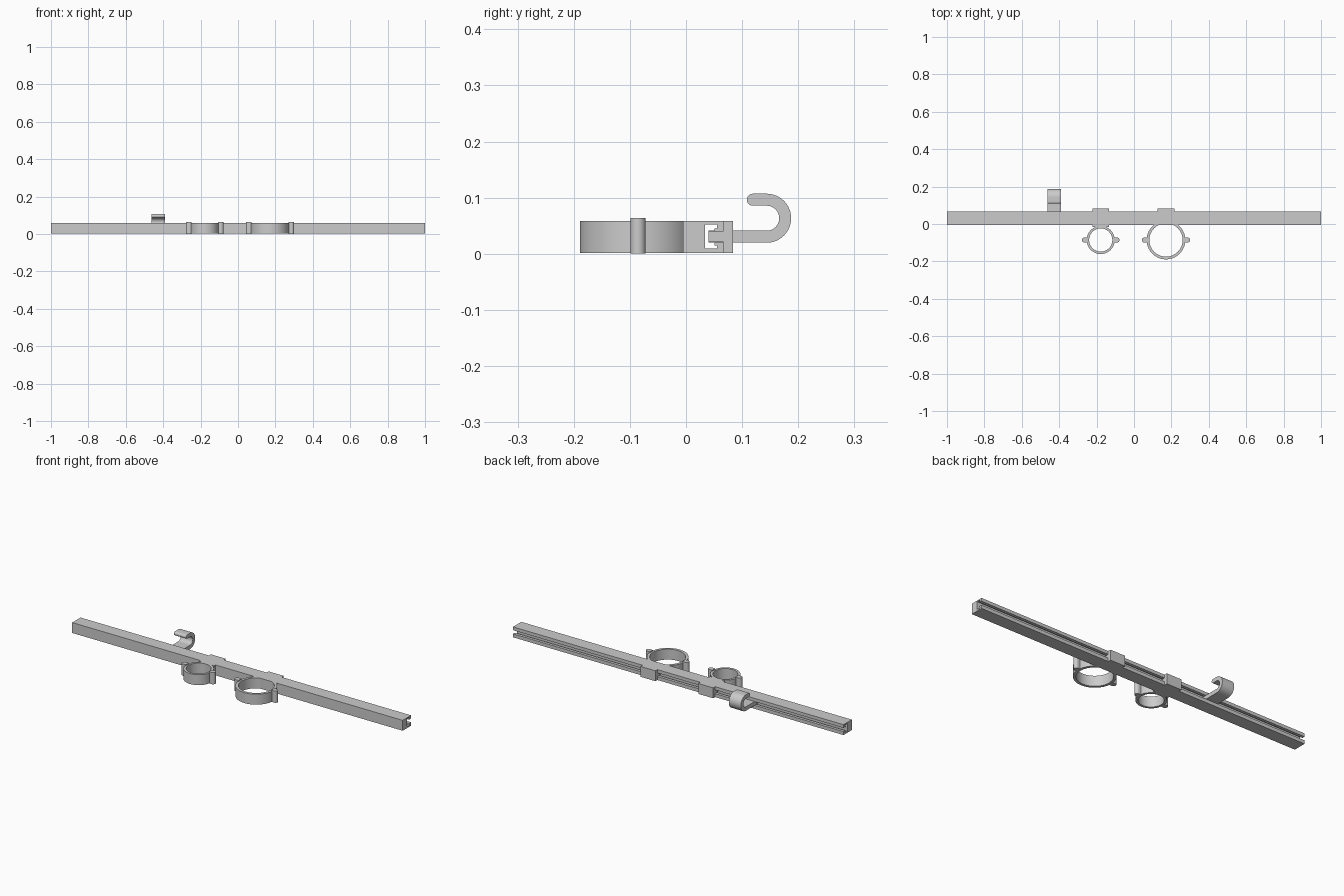
import bpy, bmesh
from math import sin, cos, pi
from mathutils import Vector

if "Cube" in bpy.data.objects:
    bpy.data.objects.remove(bpy.data.objects["Cube"])

H = 0.058      # shared height of rail and rings
CY = -0.0856   # ring centre line


def finish(bm, name, smooth=True):
    bmesh.ops.recalc_face_normals(bm, faces=bm.faces)
    me = bpy.data.meshes.new(name)
    bm.to_mesh(me)
    bm.free()
    ob = bpy.data.objects.new(name, me)
    bpy.context.collection.objects.link(ob)
    if smooth:
        bpy.ops.object.select_all(action='DESELECT')
        ob.select_set(True)
        bpy.context.view_layer.objects.active = ob
        bpy.ops.object.shade_smooth_by_angle()
    return ob


def extrude(name, pts, offset, smooth=True):
    bm = bmesh.new()
    face = bm.faces.new([bm.verts.new(p) for p in pts])
    res = bmesh.ops.extrude_face_region(bm, geom=[face], use_keep_orig=True)
    verts = [v for v in res['geom'] if isinstance(v, bmesh.types.BMVert)]
    bmesh.ops.translate(bm, verts=verts, vec=Vector(offset))
    return finish(bm, name, smooth)


def box(name, lo, hi):
    pts = [(lo[0], lo[1], lo[2]), (hi[0], lo[1], lo[2]),
           (hi[0], hi[1], lo[2]), (lo[0], hi[1], lo[2])]
    return extrude(name, pts, (0, 0, hi[2] - lo[2]), False)


def arc(cx, cy, r, a0, a1, n):
    return [(cx + r * cos(a0 + (a1 - a0) * i / n),
             cy + r * sin(a0 + (a1 - a0) * i / n)) for i in range(n + 1)]


# C-section rail with inward hooked lips
section = [(-0.005, 0.001), (0.067, 0.001), (0.067, 0.020), (0.051, 0.020),
           (0.051, 0.015), (0.055, 0.015), (0.055, 0.009), (0.034, 0.009),
           (0.034, 0.052), (0.055, 0.052), (0.055, 0.045), (0.051, 0.045),
           (0.051, 0.040), (0.067, 0.040), (0.067, H), (-0.005, H)]
extrude("rail", [(-1, y, z) for y, z in section], (2, 0, 0), False)


def ring_clamp(label, cx, r_out, r_in):
    # ring band
    bm = bmesh.new()
    n = 64
    loops = [[bm.verts.new((cx + r * cos(2 * pi * i / n), CY + r * sin(2 * pi * i / n), z))
              for i in range(n)]
             for r, z in ((r_out, 0.001), (r_out, H), (r_in, H), (r_in, 0.001))]
    for k in range(4):
        a, b = loops[k], loops[(k + 1) % 4]
        for i in range(n):
            j = (i + 1) % n
            bm.faces.new((a[i], a[j], b[j], b[i]))
    finish(bm, label + "_ring")
    # rounded lugs on both sides
    for side, s in (("left", -1), ("right", 1)):
        pts = [(cx + s * x, CY + y) for x, y in
               [(r_out - 0.005, -0.0125)] + arc(r_out + 0.012, 0, 0.0135, -pi / 2, pi / 2, 16)
               + [(r_out - 0.005, 0.0125)]]
        extrude(f"{label}_{side}_lug", [(x, y, 0) for x, y in pts], (0, 0, 0.064))
    # neck to the rail, rear plate and its stem in the slot
    w = 0.045
    if CY + r_out < -0.005:
        box(label + "_neck", (cx - w, -0.016, 0.001), (cx + w, -0.005, H))
    box(label + "_rear_plate", (cx - w, 0.067, 0.001), (cx + w, 0.084, H))
    box(label + "_stem", (cx - w, 0.04, 0.0205), (cx + w, 0.067, 0.0395))


ring_clamp("small_clamp", -0.178, 0.075, 0.062)
ring_clamp("large_clamp", 0.171, 0.1035, 0.089)

# hook: shank, half turn and rounded tip
hy, hz, ro, ri = 0.1437, 0.0633, 0.0437, 0.0223
tip = (ro - ri) / 2
prof = ([(0.04, hz - ro)] + arc(hy, hz, ro, -pi / 2, pi / 2, 32)
        + arc(0.119, hz + (ro + ri) / 2, tip, pi / 2, 3 * pi / 2, 12)
        + arc(hy, hz, ri, pi / 2, -pi / 2, 32) + [(0.04, hz - ri)])
extrude("hook", [(-0.463, y, z) for y, z in prof], (0.073, 0, 0))
